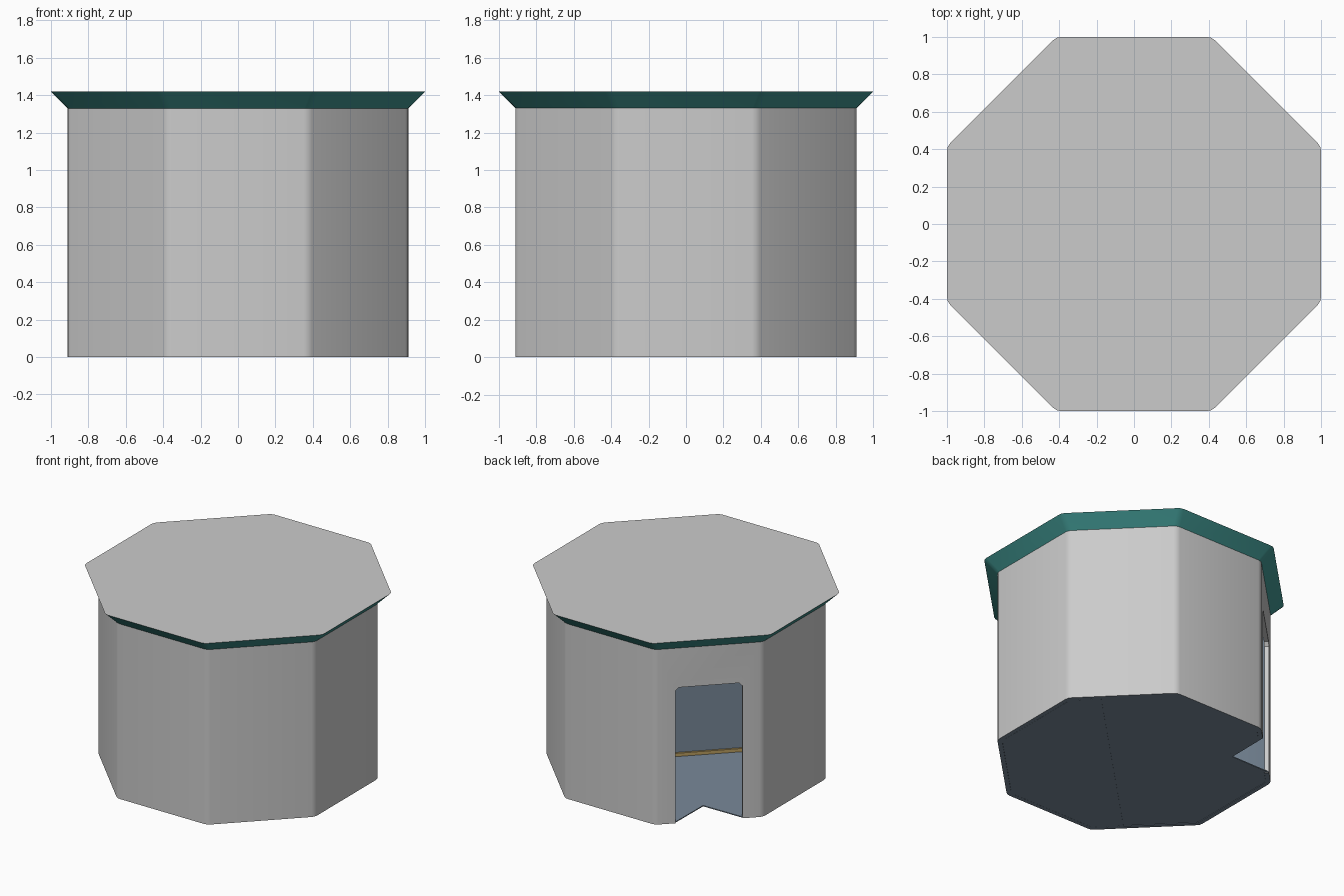
import bpy, bmesh, math
from mathutils import Vector, Matrix

if "Cube" in bpy.data.objects:
    bpy.data.objects.remove(bpy.data.objects["Cube"])

# Everything is laid out with the doorway facing +y, then turned to the back left.
TURN = Matrix.Rotation(math.radians(45), 4, 'Z')
DOOR, DOOR_TOP, BACK = 0.235, 1.03, -0.15


def material(name, rgb):
    m = bpy.data.materials.new(name)
    m.diffuse_color = (*rgb, 1)
    m.use_nodes = True
    m.node_tree.nodes["Principled BSDF"].inputs["Base Color"].default_value = m.diffuse_color
    return m


GREY = material("plaster", (0.8, 0.8, 0.8))
BLUE = material("blue_grey", (0.19, 0.25, 0.32))
TEAL = material("teal", (0.05, 0.29, 0.27))
GOLD = material("gold", (0.5, 0.35, 0.12))


def octagon(a, cut=0.025):
    """Octagon with flat sides at distance a and softly rounded corners."""
    r = a / math.cos(math.pi / 8)
    cs = [Vector((r * math.cos(math.pi * (i + .5) / 4),
                  r * math.sin(math.pi * (i + .5) / 4))) for i in range(8)]
    pts = []
    for i, c in enumerate(cs):
        p = c + (cs[i - 1] - c).normalized() * cut
        q = c + (cs[(i + 1) % 8] - c).normalized() * cut
        pts += [p, (p + q) / 4 + c / 2, q]
    return pts


def loft(name, loops, mats, closed=False):
    """Bridge (plan, z) loops; mats gives (side materials..., [first cap, last cap])."""
    bm = bmesh.new()
    rings = [[bm.verts.new((p[0], p[1], z)) for p in plan] for plan, z in loops]
    n = len(rings[0])
    slots = list(dict.fromkeys(mats))
    pairs = list(zip(rings, rings[1:]))
    if closed:
        pairs.append((rings[-1], rings[0]))
    for k, (a, b) in enumerate(pairs):
        for i in range(n):
            j = (i + 1) % n
            f = bm.faces.new((a[i], a[j], b[j], b[i]))
            f.material_index = slots.index(mats[k])
    if not closed:
        for ring, m in ((rings[0], mats[-2]), (rings[-1], mats[-1])):
            bm.faces.new(ring).material_index = slots.index(m)
    bmesh.ops.recalc_face_normals(bm, faces=bm.faces)
    bm.transform(TURN)
    me = bpy.data.meshes.new(name)
    bm.to_mesh(me)
    bm.free()
    for m in slots:
        me.materials.append(m)
    ob = bpy.data.objects.new(name, me)
    bpy.context.collection.objects.link(ob)
    return ob


def prism(name, plan, z0, z1, mat):
    return loft(name, [(plan, z0), (plan, z1)], [mat] * 3)


def smooth(ob):
    bpy.ops.object.select_all(action='DESELECT')
    ob.select_set(True)
    bpy.context.view_layer.objects.active = ob
    bpy.ops.object.shade_smooth_by_angle(angle=math.radians(30))


# Wall shell: grey outside, blue inside and underneath
walls = loft("walls", [(octagon(.912), 0), (octagon(.912), 1.33),
                       (octagon(.88), 1.33), (octagon(.88), 0)],
             [GREY, GREY, BLUE, BLUE], closed=True)
smooth(walls)

# Doorway cutter with slightly clipped top corners
bm = bmesh.new()
prof = [(-DOOR, -.1), (DOOR, -.1), (DOOR, DOOR_TOP - .025), (DOOR - .025, DOOR_TOP),
        (.025 - DOOR, DOOR_TOP), (-DOOR, DOOR_TOP - .025)]
face = bm.faces.new([bm.verts.new((x, .8, z)) for x, z in prof])
ext = bmesh.ops.extrude_face_region(bm, geom=[face])
bmesh.ops.translate(bm, vec=(0, .3, 0),
                    verts=[v for v in ext["geom"] if isinstance(v, bmesh.types.BMVert)])
bmesh.ops.recalc_face_normals(bm, faces=bm.faces)
bm.transform(TURN)
me = bpy.data.meshes.new("doorway_cutter")
bm.to_mesh(me)
bm.free()
me.materials.append(GREY)
cutter = bpy.data.objects.new("doorway_cutter", me)
bpy.context.collection.objects.link(cutter)
cutter.hide_render = True
cutter.display_type = 'WIRE'
mod = walls.modifiers.new("doorway", 'BOOLEAN')
mod.operation, mod.object, mod.solver = 'DIFFERENCE', cutter, 'EXACT'

# Flared cornice with the flat roof on top; its underside is the ceiling
roof = loft("cornice_and_roof", [(octagon(.912), 1.33), (octagon(1.0), 1.42)],
            [TEAL, BLUE, GREY])
smooth(roof)

# Room floor, notched at the doorway
half = [(.879, BACK), (.879, .364), (.364, .879), (DOOR, .879), (DOOR, .91)]
floor_plan = half + [(0, .68)] + [(-x, y) for x, y in reversed(half)]
prism("room_floor", floor_plan, 0.003, 0.01, BLUE)

# Solid core behind the room; its front is the room's back wall
core = [(.879, BACK), (.879, -.364), (.364, -.879)]
core_plan = core + [(-x, y) for x, y in reversed(core)]
prism("back_core", core_plan, 0, 1.329, BLUE)

# Gold skirting along the foot of the back wall
prism("skirting", [(-.875, BACK), (.875, BACK), (.875, BACK + .015), (-.875, BACK + .015)],
      0.01, 0.035, GOLD)
